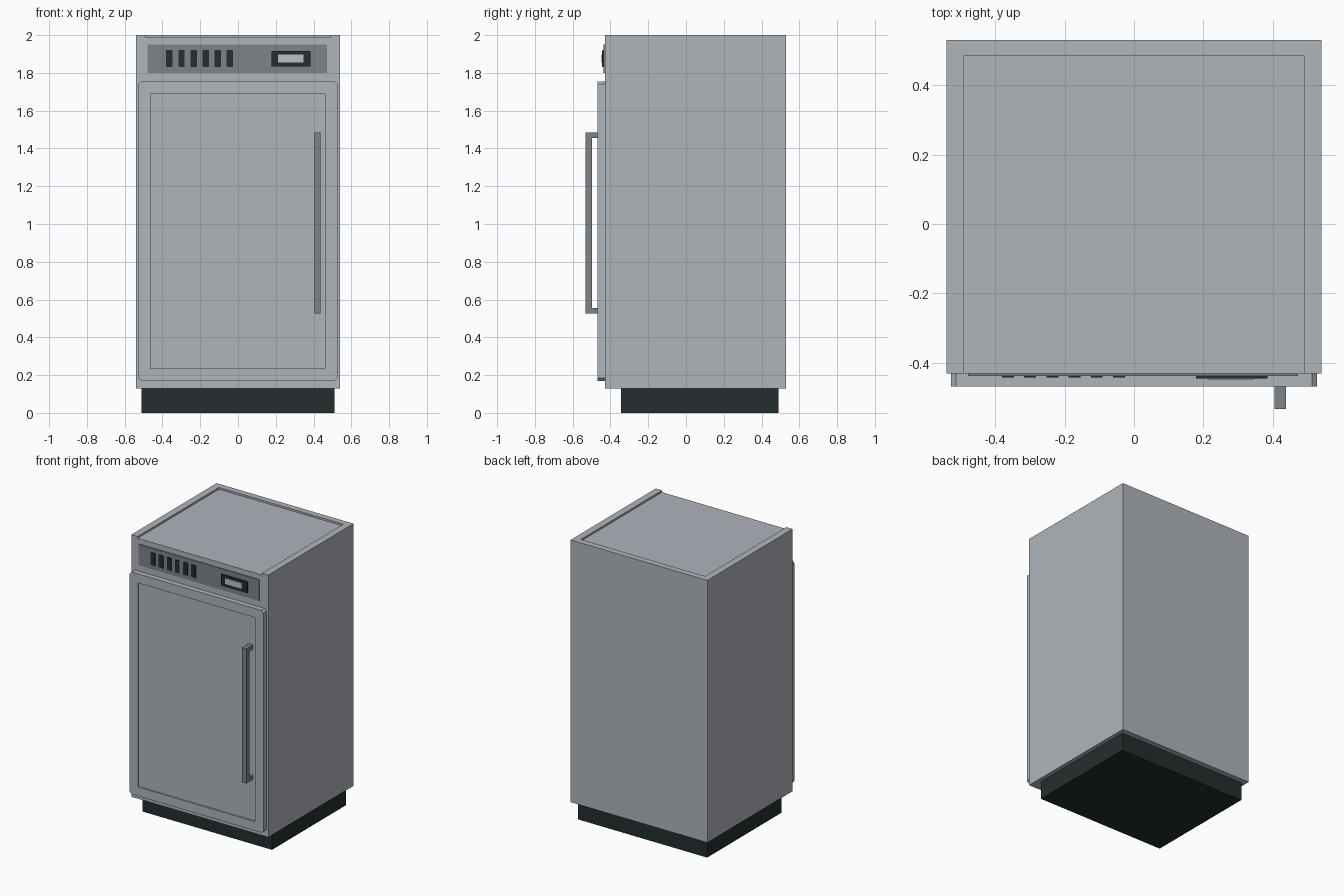
import bpy, bmesh

old = bpy.data.objects.get("Cube")
if old:
    bpy.data.objects.remove(old, do_unlink=True)


def material(name, rgb):
    m = bpy.data.materials.new(name)
    m.use_nodes = True
    color = (*rgb, 1)
    m.diffuse_color = color
    bsdf = next(n for n in m.node_tree.nodes if n.type == 'BSDF_PRINCIPLED')
    bsdf.inputs["Base Color"].default_value = color
    return m


STEEL = material("light grey steel", (0.43, 0.46, 0.50))
TRIM = material("mid grey trim", (0.21, 0.23, 0.255))
BLACK = material("near black", (0.018, 0.027, 0.027))
SCREEN = material("pale screen", (0.50, 0.52, 0.55))


def finish(name, bm, mat):
    bmesh.ops.recalc_face_normals(bm, faces=bm.faces)
    mesh = bpy.data.meshes.new(name)
    bm.to_mesh(mesh)
    bm.free()
    obj = bpy.data.objects.new(name, mesh)
    bpy.context.scene.collection.objects.link(obj)
    mesh.materials.append(mat)
    return obj


def prism(name, outline, axis, lo, hi, mat):
    """Extrude a 2D outline along y (outline is x, z) or z (outline is x, y)."""
    bm = bmesh.new()
    place = (lambda a, b: (a, lo, b)) if axis == 'Y' else (lambda a, b: (a, b, lo))
    face = bm.faces.new([bm.verts.new(place(a, b)) for a, b in outline])
    made = bmesh.ops.extrude_face_region(bm, geom=[face])["geom"]
    step = (0, hi - lo, 0) if axis == 'Y' else (0, 0, hi - lo)
    bmesh.ops.translate(bm, vec=step, verts=[v for v in made if isinstance(v, bmesh.types.BMVert)])
    return finish(name, bm, mat)


def box(name, x, y, z, mat):
    outline = [(x[0], y[0]), (x[1], y[0]), (x[1], y[1]), (x[0], y[1])]
    return prism(name, outline, 'Z', z[0], z[1], mat)


# Plinth and cabinet
FRONT = -0.43
box("plinth", (-0.51, 0.51), (-0.345, 0.49), (0, 0.13), BLACK)
cabinet = box("cabinet", (-0.54, 0.54), (FRONT, 0.53), (0.13, 2), STEEL)


def cut(target, cutter):
    cutter.hide_render = True
    cutter.hide_viewport = True
    cutter.display_type = 'WIRE'
    mod = target.modifiers.new("recess", 'BOOLEAN')
    mod.operation = 'DIFFERENCE'
    mod.solver = 'EXACT'
    mod.object = cutter
    # Bake the cut and discard the cutter
    cutter.hide_viewport = False
    bpy.context.view_layer.update()
    graph = bpy.context.evaluated_depsgraph_get()
    mesh = bpy.data.meshes.new_from_object(target.evaluated_get(graph))
    target.modifiers.clear()
    target.data = mesh
    bpy.data.objects.remove(cutter, do_unlink=True)


# Shallow tray in the top, open at the front
cut(cabinet, box("top_cutter", (-0.49, 0.49), (-0.6, 0.485), (1.987, 2.1), STEEL))

# Door with clipped corners and a recessed centre panel
W, Z0, Z1, C = 0.527, 0.17, 1.755, 0.015
door = prism("door", [(-W + C, Z0), (W - C, Z0), (W, Z0 + C), (W, Z1 - C),
                      (W - C, Z1), (-W + C, Z1), (-W, Z1 - C), (-W, Z0 + C)],
             'Y', -0.468, FRONT, STEEL)
cut(door, box("door_cutter", (-0.463, 0.461), (-0.6, -0.458), (0.235, 1.69), STEEL))

# Door handle
HX = (0.404, 0.438)
box("handle_bar", HX, (-0.532, -0.497), (0.525, 1.485), TRIM)
for name, z in (("lower", 0.525), ("upper", 1.455)):
    box(name + "_handle_post", HX, (-0.497, -0.458), (z, z + 0.03), TRIM)

# Control panel with vent slots and a display
box("control_panel", (-0.478, 0.472), (-0.437, FRONT), (1.80, 1.95), TRIM)
for i in range(6):
    x = -0.363 + i * 0.064
    box(f"vent_slot_{i + 1}", (x - 0.017, x + 0.017), (-0.442, -0.437), (1.83, 1.92), BLACK)
box("display_frame", (0.178, 0.384), (-0.445, -0.437), (1.835, 1.915), BLACK)
box("display_screen", (0.212, 0.346), (-0.448, -0.445), (1.855, 1.897), SCREEN)
